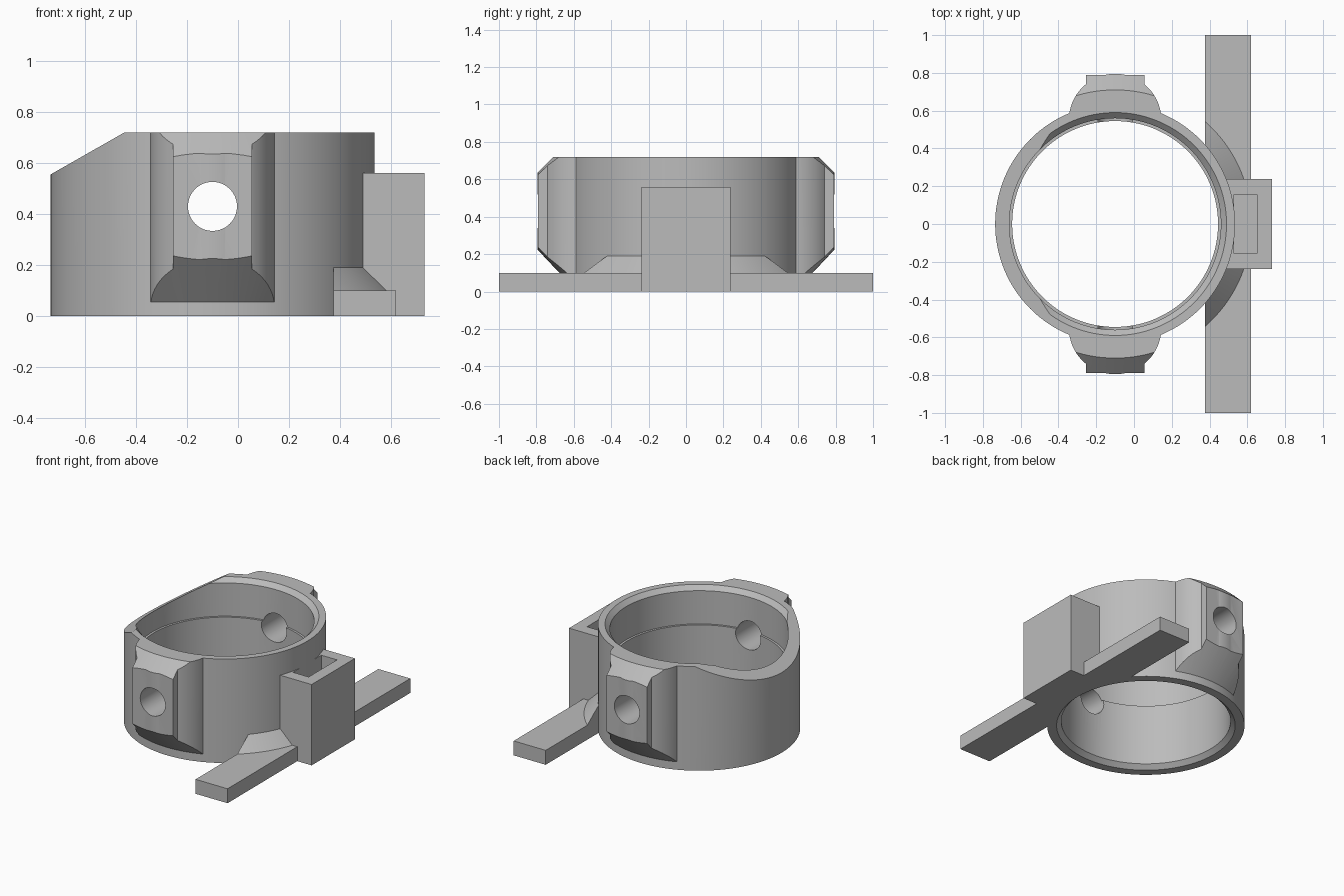
import bpy, bmesh, math
from mathutils import Matrix, Vector

cube = bpy.data.objects.get("Cube")
if cube:
    bpy.data.objects.remove(cube, do_unlink=True)

grey = bpy.data.materials.new("plain grey")
grey.use_nodes = True
GREY = (0.5, 0.5, 0.5, 1)
grey.diffuse_color = GREY
grey.node_tree.nodes["Principled BSDF"].inputs["Base Color"].default_value = GREY

CX = -0.10      # ring axis
R = 0.635       # ring outer radius
TOP = 0.72
SEG = 128


def make(name, bm):
    bmesh.ops.recalc_face_normals(bm, faces=bm.faces)
    mesh = bpy.data.meshes.new(name)
    bm.to_mesh(mesh)
    bm.free()
    obj = bpy.data.objects.new(name, mesh)
    bpy.context.collection.objects.link(obj)
    mesh.materials.append(grey)
    return obj


def box(name, x, y, z):
    bm = bmesh.new()
    bmesh.ops.create_cube(bm, size=1)
    for v in bm.verts:
        v.co = Vector([r[0] if c < 0 else r[1] for c, r in zip(v.co, (x, y, z))])
    return make(name, bm)


def cylinder(name, radius, depth, centre, axis="Z", seg=64):
    bm = bmesh.new()
    bmesh.ops.create_cone(bm, cap_ends=True, segments=seg, radius1=radius,
                          radius2=radius, depth=depth)
    turn = {"X": Matrix.Rotation(math.pi / 2, 4, "Y"),
            "Y": Matrix.Rotation(math.pi / 2, 4, "X"), "Z": Matrix()}[axis]
    bm.transform(Matrix.Translation(centre) @ turn)
    return make(name, bm)


def lathe(name, profile):
    """Closed (radius, z) profile revolved about the ring axis."""
    bm = bmesh.new()
    rings = []
    for i in range(SEG):
        a = 2 * math.pi * i / SEG
        rings.append([bm.verts.new((CX + r * math.cos(a), r * math.sin(a), z))
                      for r, z in profile])
    n = len(profile)
    for i in range(SEG):
        a, b = rings[i], rings[(i + 1) % SEG]
        for j in range(n):
            k = (j + 1) % n
            bm.faces.new((a[j], b[j], b[k], a[k]))
    return make(name, bm)


def prism(name, points, half):
    """(x, z) polygon extruded along y."""
    bm = bmesh.new()
    face = bm.faces.new([bm.verts.new((x, -half, z)) for x, z in points])
    ext = bmesh.ops.extrude_face_region(bm, geom=[face])["geom"]
    verts = [g for g in ext if isinstance(g, bmesh.types.BMVert)]
    bmesh.ops.translate(bm, verts=verts, vec=(0, 2 * half, 0))
    return make(name, bm)


def combine(obj, tool, operation="DIFFERENCE", keep=False):
    mod = obj.modifiers.new("cut", "BOOLEAN")
    mod.operation = operation
    mod.solver = "EXACT"
    mod.object = tool
    bpy.context.view_layer.objects.active = obj
    bpy.ops.object.modifier_apply(modifier=mod.name)
    if not keep:
        bpy.data.objects.remove(tool, do_unlink=True)


# Shared cutters
core = cylinder("core_cutter", R, 2, (CX, 0, 0.5), seg=SEG)
cross_hole = cylinder("cross_hole_cutter", 0.096, 2, (CX, 0, 0.43), "Y")
side_hole = cylinder("side_hole_cutter", 0.077, 0.8, (0.7, 0, 0.365), "X")

# Ring with stepped bore, chamfered rims and a sloped cut on one side
ring = lathe("ring_body", [(R, 0), (R, TOP), (0.59, TOP), (0.56, 0.69), (0.56, 0.46),
                           (0.545, 0.46), (0.545, 0.03), (0.575, 0)])
combine(ring, prism("slope_cutter", [(-0.9, 0.461), (-0.357, 0.77), (-0.9, 0.77)], 1))
combine(ring, cross_hole, keep=True)
combine(ring, side_hole, keep=True)
parts = [ring]

for side, s in (("front", -1), ("back", 1)):
    # Lug: rounded boss plus flat pad, trimmed by conical chamfers
    lug = cylinder(side + "_lug", 0.245, 1, (CX, s * 0.55, 0.4), seg=96)
    pad = box("pad", (CX - 0.155, CX + 0.155), sorted((s * 0.4, s * 0.79)), (-0.1, 0.9))
    combine(lug, pad, "UNION")
    envelope = lathe("envelope", [(R, 0.055), (0.87, 0.305), (0.87, 0.56),
                                  (0.71, TOP), (R, TOP)])
    combine(lug, envelope, "INTERSECT")
    combine(lug, cross_hole, keep=True)

    # Flat base arm
    ends = sorted((s * 0.237, s * 1.0))
    arm = box(side + "_base_arm", (0.375, 0.62), ends, (0, 0.10))
    combine(arm, core, keep=True)

    # Conical gusset between arm and ring
    gusset = lathe(side + "_gusset", [(R, 0.10), (0.722, 0.10), (R, 0.19)])
    combine(gusset, box("trim", (0.375, 0.9), ends, (0, 0.4)), "INTERSECT")
    parts += [lug, arm, gusset]

# Side block with top pocket and screw hole
block = box("side_block", (0.45, 0.73), (-0.237, 0.237), (0, 0.56))
combine(block, core, keep=True)
combine(block, box("pocket", (0.53, 0.65), (-0.155, 0.155), (0.2, 0.7)))
combine(block, side_hole, keep=True)
parts.append(block)

for cutter in (core, cross_hole, side_hole):
    bpy.data.objects.remove(cutter, do_unlink=True)

# Smooth curved walls, sharp edges kept
bpy.ops.object.select_all(action="DESELECT")
for p in parts:
    p.select_set(True)
bpy.context.view_layer.objects.active = ring
bpy.ops.object.shade_smooth_by_angle(angle=math.radians(25))
